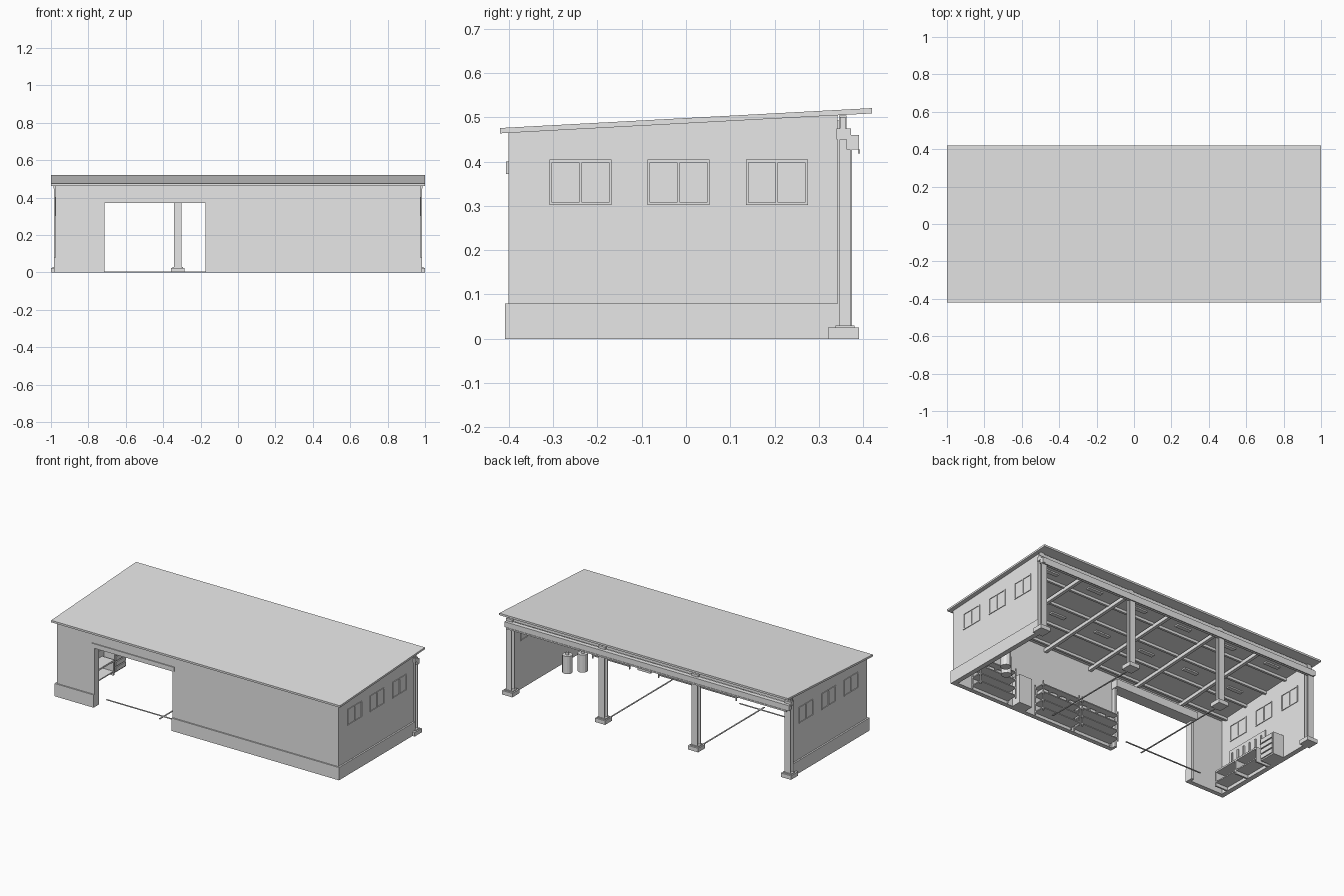
import bpy
import bmesh

cube = bpy.data.objects.get("Cube")
if cube:
    bpy.data.objects.remove(cube, do_unlink=True)

grey = bpy.data.materials.new("light grey")
grey.use_nodes = True
COLOUR = (0.8, 0.8, 0.8, 1)
grey.diffuse_color = COLOUR
grey.node_tree.nodes["Principled BSDF"].inputs["Base Color"].default_value = COLOUR


def finish(name, bm):
    bmesh.ops.recalc_face_normals(bm, faces=bm.faces)
    mesh = bpy.data.meshes.new(name)
    bm.to_mesh(mesh)
    bm.free()
    mesh.materials.append(grey)
    obj = bpy.data.objects.new(name, mesh)
    bpy.context.collection.objects.link(obj)
    return obj


def prism(name, points, axis, start, end):
    """Extrude a profile: (y, z) points along x, or (x, z) points along y."""
    bm = bmesh.new()
    place = (lambda p: (start, *p)) if axis == "x" else (lambda p: (p[0], start, p[1]))
    face = bm.faces.new([bm.verts.new(place(p)) for p in points])
    moved = bmesh.ops.extrude_face_region(bm, geom=[face])["geom"]
    step = (end - start, 0, 0) if axis == "x" else (0, end - start, 0)
    bmesh.ops.translate(bm, vec=step, verts=[v for v in moved if isinstance(v, bmesh.types.BMVert)])
    return finish(name, bm)


def box(name, x, y, z):
    """Box from its (low, high) range on each axis."""
    return prism(name, [(y[0], z[0]), (y[1], z[0]), (y[1], z[1]), (y[0], z[1])], "x", *x)


def around(centre, half):
    return (centre - half, centre + half)


def cylinder(name, x, y, z, radius):
    bm = bmesh.new()
    bmesh.ops.create_cone(bm, cap_ends=True, segments=12, radius1=radius, radius2=radius, depth=z[1] - z[0])
    bmesh.ops.translate(bm, vec=(x, y, sum(z) / 2), verts=bm.verts)
    return finish(name, bm)


def under(y):
    """Height of the roof underside."""
    return 0.486 + 0.0536 * y


def sloped(name, x, y, drop, depth):
    """Bar along y that follows the roof slope."""
    top = [(v, under(v) - drop) for v in y]
    low = [(v, under(v) - drop - depth) for v in reversed(y)]
    return prism(name, top + low, "x", *x)


# Roof
sloped("roof", (-1, 1), (-0.42, 0.42), -0.012, 0.012)

# Front wall with its doorway
LEFT, RIGHT, HEAD = -0.715, -0.175, 0.372
EAVE = under(-0.4)
prism("front_wall", [(-0.975, 0), (LEFT, 0), (LEFT, HEAD), (RIGHT, HEAD), (RIGHT, 0),
                     (0.975, 0), (0.975, EAVE), (-0.975, EAVE)], "y", -0.4, -0.38)
box("front_plinth", (-0.985, LEFT), (-0.408, -0.4), (0, 0.08))
box("front_plinth", (RIGHT, 0.985), (-0.408, -0.4), (0, 0.08))

# Doorway trim and shutter housing
box("door_head_trim", (LEFT - 0.015, RIGHT + 0.015), (-0.406, -0.4), (HEAD, 0.4))
box("shutter_housing", (LEFT - 0.02, RIGHT + 0.02), (-0.38, -0.33), (HEAD, 0.42))
for x in (LEFT - 0.008, RIGHT + 0.008):
    box("door_jamb", around(x, 0.008), (-0.38, -0.355), (0, HEAD))

# Side walls, plinths and windows
for side in (-1, 1):
    def out(a, b):
        return tuple(sorted((side * a, side * b)))
    prism("side_wall", [(-0.4, 0), (0.342, 0), (0.342, under(0.342)), (-0.4, EAVE)],
          "x", side * 0.955, side * 0.975)
    box("side_plinth", out(0.975, 0.985), (-0.408, 0.342), (0, 0.08))
    for y in (-0.238, -0.017, 0.205):
        for name, skin in (("outer", (0.974, 0.979)), ("inner", (0.951, 0.956))):
            for z in (0.305, 0.401):
                box(name + "_window_rail", out(*skin), around(y, 0.07), around(z, 0.003))
            for shift in (-0.067, 0, 0.067):
                box(name + "_window_stile", out(*skin), around(y + shift, 0.003), (0.302, 0.404))

# Rear columns on footings, with brackets
for x in (-0.965, -0.322, 0.322, 0.965):
    box("footing", around(x, 0.035), (0.32, 0.39), (0, 0.025))
    box("base_plate", around(x, 0.027), (0.337, 0.38), (0.025, 0.03))
    for y in (0.342, 0.37):
        box("column_flange", around(x, 0.02), (y, y + 0.005), (0.03, 0.45))
    box("column_web", around(x, 0.004), (0.347, 0.37), (0.03, 0.45))
    box("column_bracket", around(x, 0.022), (0.34, 0.372), (0.45, 0.475))
    box("column_post", around(x, 0.014), (0.345, 0.362), (0.475, 0.504))

# Rear beams and door track
box("rear_beam", (-0.985, 0.985), (0.362, 0.39), (0.427, 0.46))
box("rear_top_beam", (-0.985, 0.985), (0.348, 0.36), (0.46, 0.5))
box("door_track", (-0.97, 0.97), (0.388, 0.393), (0.418, 0.427))

# Roof framing
for y in (-0.34, -0.17, 0, 0.17, 0.3):
    top = under(y)
    box("purlin", (-0.955, 0.955), around(y, 0.007), (top - 0.016, top))
for x in (-0.64, -0.322, 0, 0.322, 0.64):
    sloped("rafter", around(x, 0.01), (-0.38, 0.36), 0.012, 0.022)
for x in (-0.8, -0.48, -0.16, 0.16, 0.48, 0.8):
    for y in (-0.085, 0.235):
        sloped("ceiling_lamp", around(x, 0.05), around(y, 0.012), 0, 0.008)

# Floor channels
for x in (-0.32, 0.32):
    box("floor_channel", around(x, 0.004), (-0.32, 0.32), (0, 0.004))
box("door_channel", (LEFT, RIGHT), (-0.284, -0.276), (0, 0.004))


# Storage racks along the front wall
def rack(x0, x1):
    for z in (0.015, 0.065, 0.115, 0.165):
        box("rack_shelf", (x0, x1), (-0.375, -0.3), (z, z + 0.006))
    for x in (x0, x1 - 0.006):
        for y in (-0.375, -0.306):
            box("rack_post", (x, x + 0.006), (y, y + 0.006), (0, 0.19))
    for i in range(4):
        x = x0 + (i + 0.5) * (x1 - x0) / 4
        box("rack_carton", around(x, 0.02), (-0.37, -0.32), (0.121, 0.15))


for x0, x1 in ((-0.14, 0.125), (0.14, 0.405), (0.6, 0.86)):
    rack(x0, x1)
box("cabinet", (0.47, 0.56), (-0.38, -0.32), (0, 0.18))

# Gas drums
for x, y in ((0.87, -0.07), (0.81, -0.136)):
    cylinder("drum", x, y, (0, 0.11), 0.03)
    cylinder("drum_cap", x, y, (0.11, 0.125), 0.01)

# Workbench, tool board and drawers
box("bench_top", (-0.955, -0.87), (-0.34, 0.02), (0.085, 0.095))
box("bench_shelf", (-0.955, -0.87), (-0.34, 0.02), (0.02, 0.027))
for y in (-0.34, -0.165, 0.01):
    box("bench_leg", (-0.955, -0.87), (y, y + 0.01), (0, 0.085))
box("tool_board", (-0.955, -0.949), (-0.31, 0), (0.14, 0.24))
for i in range(6):
    y = -0.28 + i * 0.05
    box("hanging_tool", (-0.949, -0.941), around(y, 0.005), (0.16, 0.215))
box("drawer_cabinet", (-0.955, -0.885), (0.04, 0.15), (0, 0.14))
for i in range(4):
    z = 0.008 + i * 0.033
    box("drawer_front", (-0.885, -0.878), (0.046, 0.144), (z, z + 0.026))
